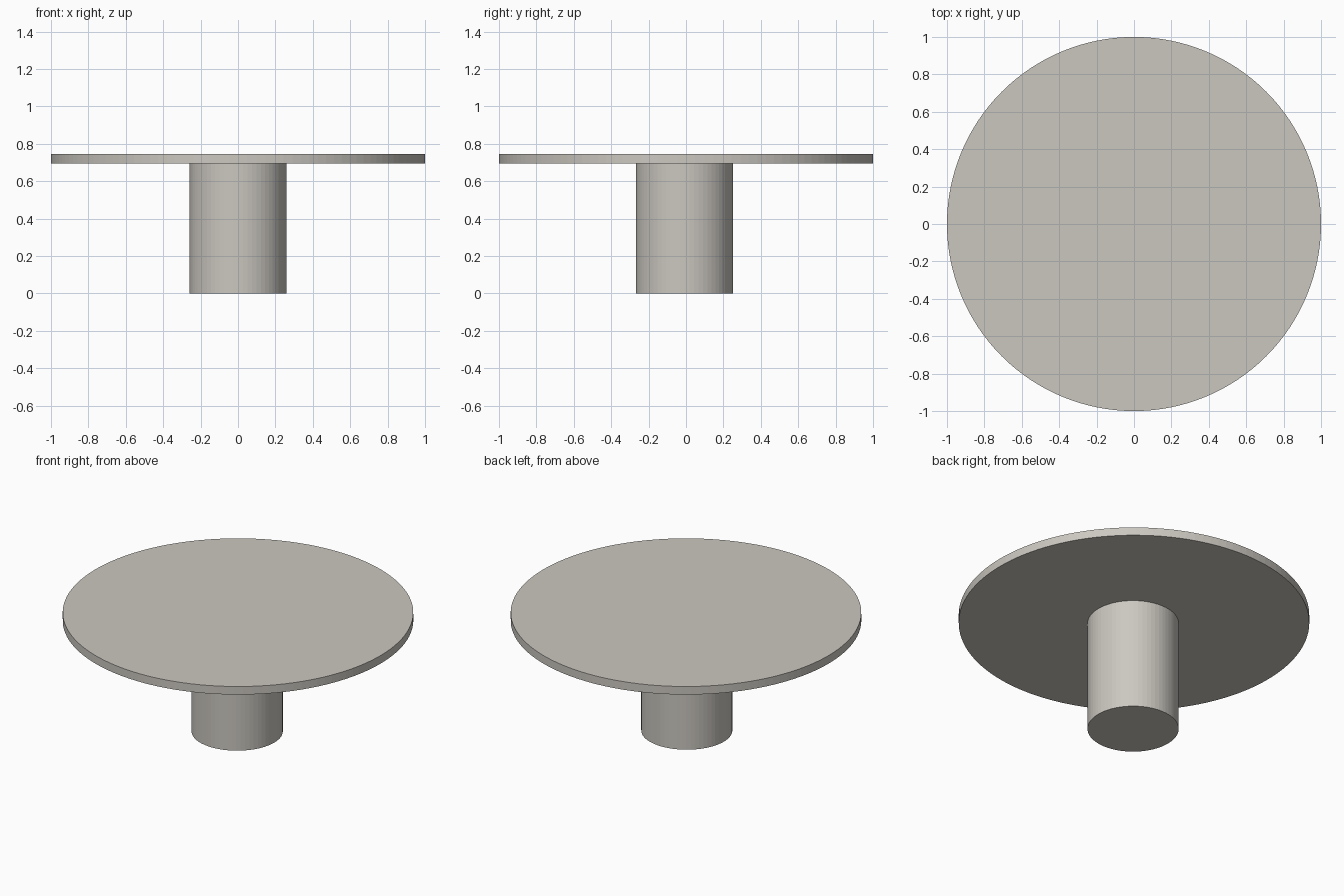
import bpy

if "Cube" in bpy.data.objects:
    bpy.data.objects.remove(bpy.data.objects["Cube"])

# One warm grey colour
grey = bpy.data.materials.new("warm_grey")
grey.diffuse_color = (0.60, 0.575, 0.53, 1)
grey.use_nodes = True
grey.node_tree.nodes["Principled BSDF"].inputs["Base Color"].default_value = grey.diffuse_color


def disc(name, radius, z0, z1, y, sides):
    bpy.ops.mesh.primitive_cylinder_add(vertices=sides, radius=radius, depth=z1 - z0,
                                        location=(0, y, (z0 + z1) / 2))
    ob = bpy.context.object
    ob.name = name
    ob.data.materials.append(grey)
    return ob


# Round table top, finely divided
disc("table_top", 1.0, 0.695, 0.746, 0, 128)

# Faceted central pedestal, set very slightly toward the front
disc("pedestal", 0.26, 0, 0.695, -0.008, 64)
